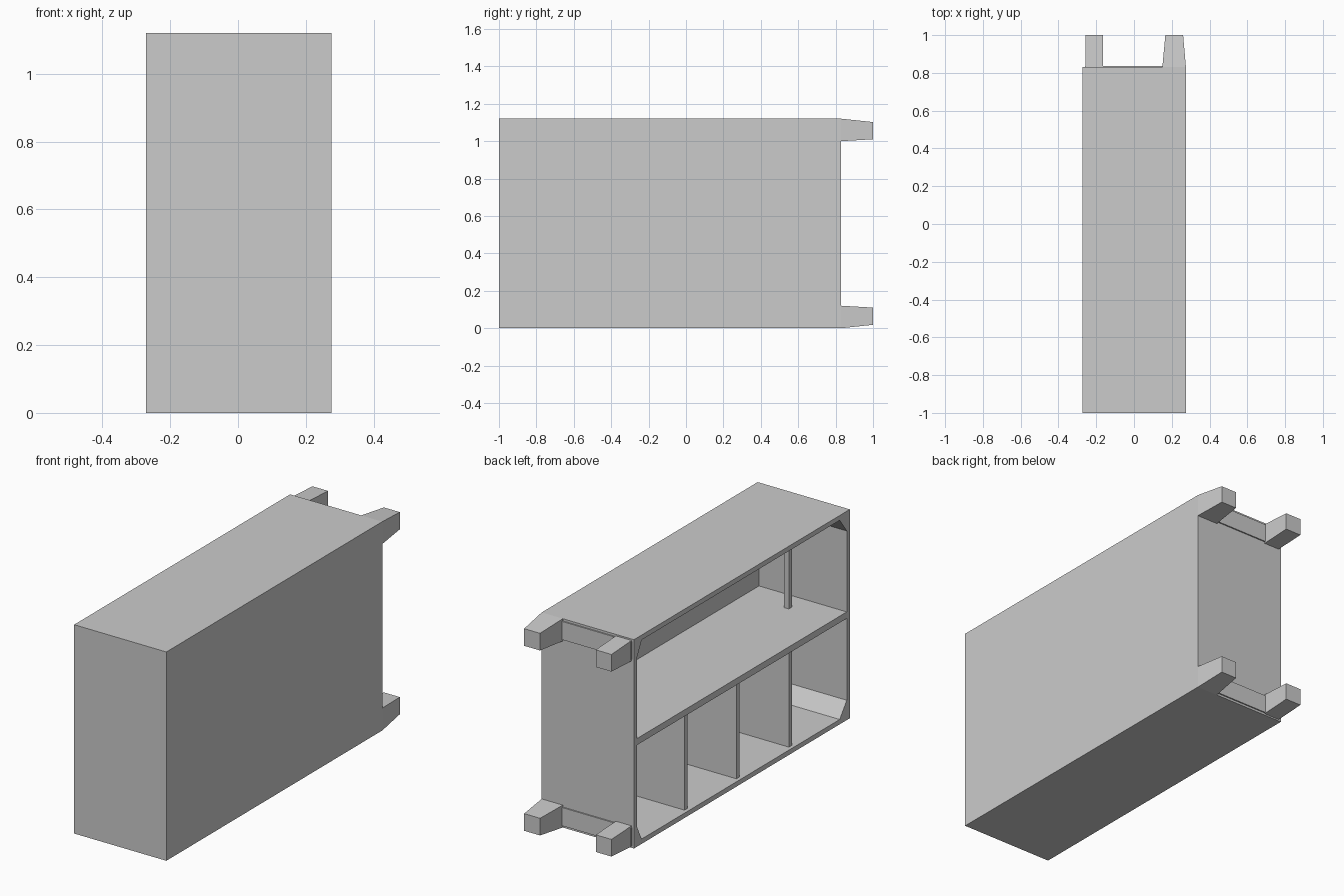
import bpy

if "Cube" in bpy.data.objects:
    bpy.data.objects.remove(bpy.data.objects["Cube"])

X0, X1 = -0.272, 0.275      # open side, closed back panel
Y0, Y1 = -1.0, 0.83         # cabinet top end, cabinet foot end
H, T = 1.12, 0.026          # cabinet width (lying along z), board thickness


def mesh(name, verts, faces):
    me = bpy.data.meshes.new(name)
    me.from_pydata(verts, [], faces)
    ob = bpy.data.objects.new(name, me)
    bpy.context.collection.objects.link(ob)
    return ob


def frustum(name, a, b, ya, yb):
    """Block along y between two (x0, x1, z0, z1) rectangles."""
    verts = []
    for (xa, xb, za, zb), y in ((a, ya), (b, yb)):
        verts += [(xa, y, za), (xb, y, za), (xb, y, zb), (xa, y, zb)]
    return mesh(name, verts, [(0, 1, 2, 3), (7, 6, 5, 4), (0, 4, 5, 1),
                              (1, 5, 6, 2), (2, 6, 7, 3), (3, 7, 4, 0)])


def box(name, x, y, z):
    r = (x[0], x[1], z[0], z[1])
    return frustum(name, r, r, y[0], y[1])


# Carcass of the wardrobe, lying on its side
box("back_panel", (X1 - T, X1), (Y0, Y1), (0, H))
box("lower_side_panel", (X0, X1 - T), (Y0, Y1), (0, T))
box("upper_side_panel", (X0, X1 - T), (Y0, Y1), (H - T, H))
box("top_end_panel", (X0, X1 - T), (Y0, Y0 + T), (T, H - T))
box("foot_end_panel", (X0, X1 - T), (Y1 - T, Y1), (T, H - T))

# Partition and shelves
box("middle_partition", (X0, X1 - T), (Y0 + T, Y1 - T), (0.545, 0.58))
for i, y in enumerate((0.36, -0.08, -0.525)):
    box(f"shelf_{i + 1}", (X0 + 0.02, X1 - T), (y - 0.013, y + 0.013), (T, 0.545))

# Hanging rail in the tall compartment
box("hanging_rail", (-0.022, 0.008), (-0.865, -0.84), (0.58, H - T))

# Corner braces inside the carcass
for ny, y, dy in (("top", Y0 + T, 0.06), ("foot", Y1 - T, -0.04)):
    for nz, z, dz in (("lower", T, 0.08), ("upper", H - T, -0.08)):
        v = [(x, *p) for x in (X0, X1 - T)
             for p in ((y, z), (y + dy, z), (y, z + dz))]
        f = [(0, 1, 2), (5, 4, 3), (0, 3, 4, 1), (1, 4, 5, 2), (2, 5, 3, 0)]
        if dy * dz < 0:
            f = [q[::-1] for q in f]
        mesh(f"{nz}_{ny}_brace", v, f)

# Feet and the shallow rail between each pair
for n, m in (("lower", False), ("upper", True)):
    def zz(a, b):
        return (H - b, H - a) if m else (a, b)
    frustum(f"{n}_rear_foot", (0.15, X1, *zz(0, 0.12)),
            (0.166, 0.26, *zz(0.018, 0.11)), Y1, 1.0)
    frustum(f"{n}_front_foot", (-0.258, -0.165, *zz(0.008, 0.118)),
            (-0.258, -0.165, *zz(0.018, 0.11)), Y1, 1.0)
    box(f"{n}_foot_rail", (-0.26, 0.15), (Y1, Y1 + 0.007), zz(0.012, 0.11))

# Consistent outward normals
import bmesh
for ob in bpy.context.collection.objects:
    bm = bmesh.new()
    bm.from_mesh(ob.data)
    bmesh.ops.recalc_face_normals(bm, faces=bm.faces)
    bm.to_mesh(ob.data)
    bm.free()
